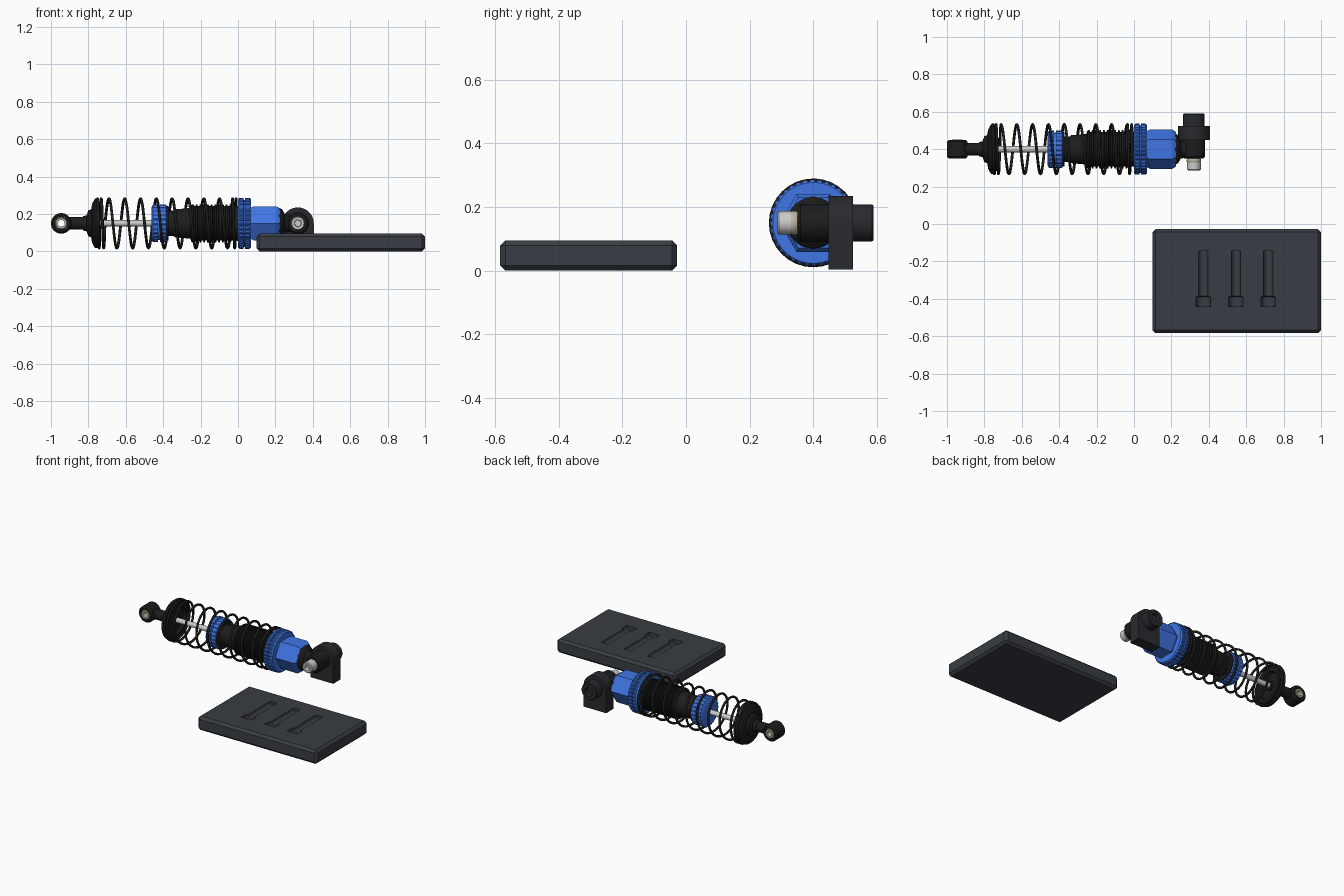
import bpy, bmesh
from math import cos, sin, pi, radians
from mathutils import Vector

if "Cube" in bpy.data.objects:
    bpy.data.objects.remove(bpy.data.objects["Cube"])

AY, AZ = 0.4, 0.15          # shock axis runs along x at this y and z


def material(name, col):
    m = bpy.data.materials.new(name)
    m.diffuse_color = (*col, 1)
    m.use_nodes = True
    m.node_tree.nodes["Principled BSDF"].inputs["Base Color"].default_value = m.diffuse_color
    return m


BLACK = material("black_plastic", (0.012, 0.012, 0.013))
DARK = material("dark_grey", (0.022, 0.023, 0.027))
CASE = material("case_grey", (0.04, 0.048, 0.058))
BLUE = material("blue_metal", (0.05, 0.18, 0.78))
STEEL = material("steel", (0.55, 0.55, 0.55))
BRASS = material("pale_brass", (0.5, 0.46, 0.36))


def finish(name, bm, mat, smooth=True):
    bmesh.ops.remove_doubles(bm, verts=bm.verts, dist=1e-5)
    bmesh.ops.recalc_face_normals(bm, faces=bm.faces)
    me = bpy.data.meshes.new(name)
    bm.to_mesh(me)
    bm.free()
    ob = bpy.data.objects.new(name, me)
    bpy.context.collection.objects.link(ob)
    me.materials.append(mat)
    bpy.ops.object.select_all(action='DESELECT')
    ob.select_set(True)
    bpy.context.view_layer.objects.active = ob
    if smooth:
        bpy.ops.object.shade_smooth_by_angle(angle=radians(35))
    return ob


def lathe(name, prof, mat, axis='x', at=(0, AY, AZ), seg=48, closed=False, knurl=0, phase=0, smooth=True):
    """Spin (position, radius) points about an axis; knurl cuts grooves in the outermost points."""
    bm = bmesh.new()
    rmax = max(r for _, r in prof)
    rings = []
    for p, r in prof:
        ring = []
        for j in range(seg):
            a = 2 * pi * j / seg + phase
            q = r - knurl if (knurl and r == rmax and j % 4 > 1) else r
            u, v = q * cos(a), q * sin(a)
            co = {'x': (p, u, v), 'y': (u, p, v), 'z': (u, v, p)}[axis]
            ring.append(bm.verts.new(Vector(at) + Vector(co)))
        rings.append(ring)
    n = len(rings)
    for i in range(n if closed else n - 1):
        a, b = rings[i], rings[(i + 1) % n]
        for j in range(seg):
            k = (j + 1) % seg
            bm.faces.new((a[j], a[k], b[k], b[j]))
    return finish(name, bm, mat, smooth)


def prism(name, pts, y0, y1, mat):
    """Extrude an x-z outline along y."""
    bm = bmesh.new()
    f = bm.faces.new([bm.verts.new((x, y0, z)) for x, z in pts])
    g = bmesh.ops.extrude_face_region(bm, geom=[f])['geom']
    bmesh.ops.translate(bm, vec=(0, y1 - y0, 0), verts=[v for v in g if isinstance(v, bmesh.types.BMVert)])
    return finish(name, bm, mat)


# lower rod end: eyelet, pivot ball and neck
EX = -0.945
lathe("lower_eyelet", [(-.05, .034), (-.05, .046), (-.04, .055), (.04, .055), (.05, .046), (.05, .034)],
      BLACK, 'y', (EX, AY, AZ), closed=True)
lathe("lower_pivot_ball", [(-.051, .018), (-.051, .029), (-.03, .034), (.03, .034), (.051, .029), (.051, .018)],
      BRASS, 'y', (EX, AY, AZ), seg=32, closed=True)
lathe("lower_neck", [(-.905, 0), (-.905, .034), (-.80, .034), (-.78, .034), (-.78, 0)], BLACK, seg=32)

# dished spring seat
lathe("lower_spring_seat", [(-.83, 0), (-.83, .038), (-.81, .042), (-.80, .07), (-.785, .075), (-.78, .105),
                            (-.765, .132), (-.745, .132), (-.745, .118), (-.735, .115), (-.735, .09),
                            (-.755, .085), (-.755, .03), (-.74, .028), (-.74, 0)], BLACK)

# piston rod
lathe("piston_rod", [(-.76, 0), (-.76, .017), (-.40, .017), (-.40, 0)], STEEL, seg=24)

# lower blue collar
lathe("lower_collar", [(-.463, .017), (-.463, .085), (-.455, .1), (-.428, .1), (-.427, .088), (-.418, .088),
                       (-.417, .1), (-.385, .1), (-.378, .088), (-.378, .05)], BLUE, seg=96, knurl=.005)

# damper body with threaded section
body = [(-.39, 0), (-.39, .092), (-.372, .092), (-.372, .068), (-.345, .068), (-.335, .075), (-.255, .082), (-.25, .098)]
for i in range(12):
    x = -.245 + i * .02
    body += [(x, .102), (x + .008, .102), (x + .01, .092), (x + .018, .092)]
body += [(.01, .098), (.01, 0)]
lathe("threaded_body", body, BLACK)

# coil spring with closed end coils
keys = [(-2, -.755), (-1, -.738), (0, -.711), (8, -.035), (9, -.012), (9.3, -.01)]
path = []
for (t0, x0), (t1, x1) in zip(keys, keys[1:]):
    n = round((t1 - t0) * 32)
    for i in range(n):
        t = t0 + (t1 - t0) * i / n
        path.append((x0 + (x1 - x0) * i / n, AY + .132 * cos(2 * pi * t), AZ + .132 * sin(2 * pi * t)))
cu = bpy.data.curves.new("coil_spring", 'CURVE')
cu.dimensions = '3D'
cu.bevel_depth = .0075
cu.bevel_resolution = 2
cu.use_fill_caps = True
sp = cu.splines.new('POLY')
sp.points.add(len(path) - 1)
for p, co in zip(sp.points, path):
    p.co = (*co, 1)
    p.radius = 1
cu.materials.append(BLACK)
spring = bpy.data.objects.new("coil_spring", cu)
bpy.context.collection.objects.link(spring)
bpy.ops.object.select_all(action='DESELECT')
spring.select_set(True)
bpy.context.view_layer.objects.active = spring
bpy.ops.object.convert(target='MESH')
bpy.ops.object.shade_smooth()

# upper adjuster ring and hexagonal cap
lathe("adjuster_ring", [(0, .09), (0, .127), (.008, .136), (.03, .136), (.031, .126), (.037, .126), (.038, .136),
                        (.062, .136), (.07, .127), (.07, .08)], BLUE, seg=144, knurl=.005)
lathe("hex_cap", [(.065, 0), (.065, .095), (.085, .105), (.205, .105), (.225, .092), (.225, 0)], BLUE, seg=6,
      smooth=False)
lathe("cap_end", [(.22, 0), (.22, .083), (.235, .076), (.25, .05), (.29, .045), (.29, 0)], BLACK)

# upper eyelet, bolt and mount
MX = 0.32
at = (MX, 0, AZ)
lathe("upper_eyelet", [(.35, .03), (.35, .05), (.36, .06), (.45, .06), (.45, .03)], BLACK, 'y', at, closed=True)
lathe("bolt_washer", [(.32, 0), (.325, .033), (.335, .038), (.345, .038), (.355, .032), (.355, 0)], BRASS, 'y', at, 32)
lathe("pivot_bolt", [(.31, 0), (.31, .017), (.288, .019), (.287, .032), (.292, .037), (.33, .037), (.33, .03),
                     (.46, .03), (.46, 0)], STEEL, 'y', at, 32)
arc = [(MX + .085 * cos(pi * i / 24), AZ + .085 * sin(pi * i / 24)) for i in range(25)]
prism("mount_block", arc + [(MX - .085, .003), (MX + .085, .003)], .448, .525, DARK)
lathe("mount_boss", [(.52, 0), (.52, .058), (.585, .058), (.59, .054), (.59, .03), (.57, .027), (.57, 0)],
      DARK, 'y', at)

# flat case with bevelled edges
bm = bmesh.new()
bmesh.ops.create_cube(bm, size=1)
for v in bm.verts:
    v.co = (.55 + v.co.x * .9, -.306 + v.co.y * .556, .0475 + v.co.z * .095)
bmesh.ops.bevel(bm, geom=bm.edges[:], offset=.016, segments=1, affect='EDGES')
case = finish("case", bm, CASE, smooth=False)

# screw-shaped recesses in the lid
for x in (.37, .545, .717):
    cutter = lathe("screw_cutter", [(-.44, 0), (-.44, .039), (-.39, .039), (-.385, .025), (-.145, .025), (-.145, 0)],
                   CASE, 'y', (x, 0, .0955), 24)
    cutter.hide_render = True
    bpy.context.view_layer.objects.active = case
    m = case.modifiers.new("recess", 'BOOLEAN')
    m.operation, m.solver, m.object = 'DIFFERENCE', 'EXACT', cutter
    bpy.ops.object.modifier_apply(modifier=m.name)
    bpy.data.objects.remove(cutter)
